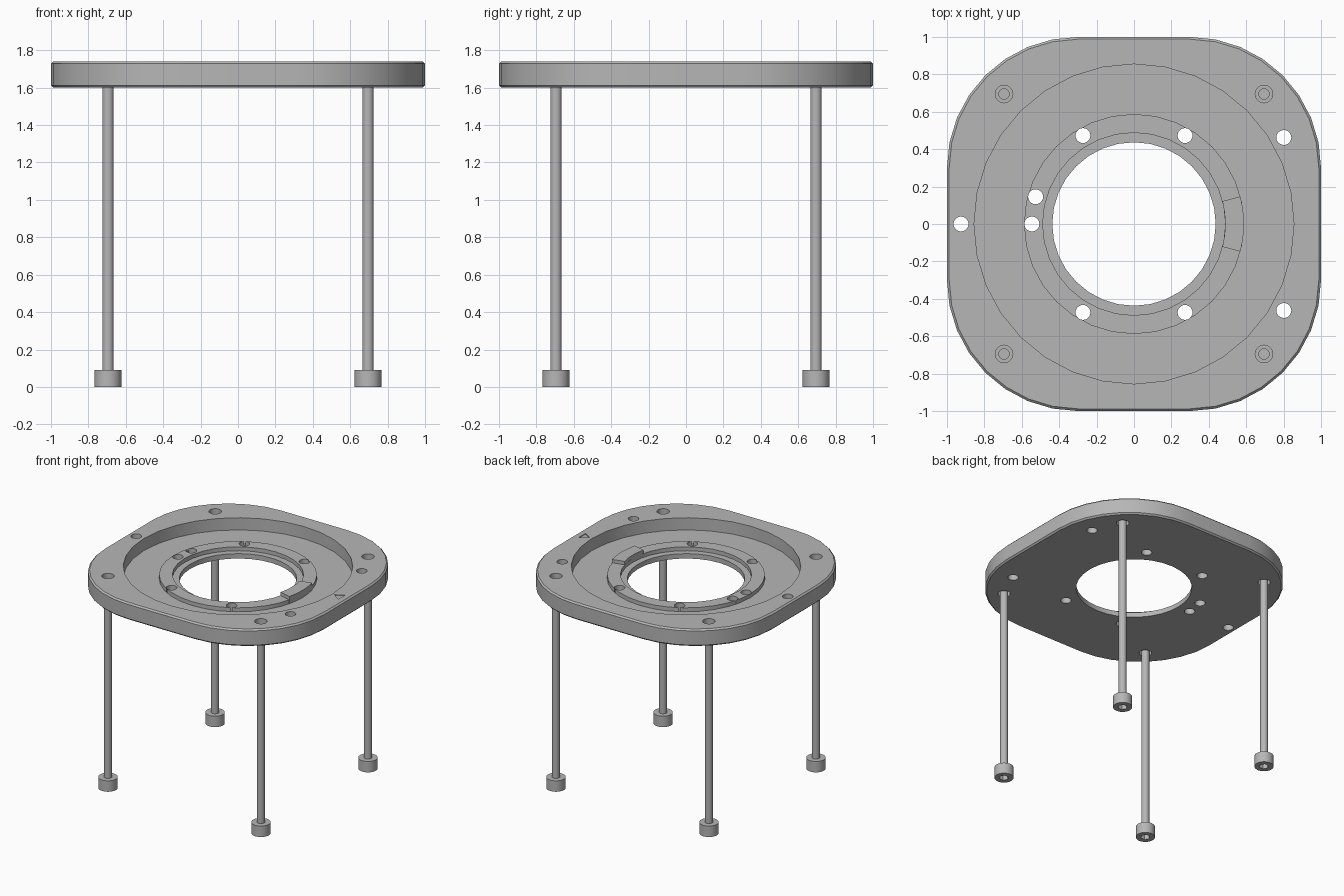
import bpy, bmesh
from math import cos, sin, pi, radians

cube = bpy.data.objects.get("Cube")
if cube:
    bpy.data.objects.remove(cube, do_unlink=True)

grey = bpy.data.materials.new("plain grey")
grey.use_nodes = True
GREY = (0.47, 0.47, 0.47, 1)
grey.diffuse_color = GREY
grey.node_tree.nodes["Principled BSDF"].inputs["Base Color"].default_value = GREY

BOTTOM, FLOOR, TOP = 1.6, 1.64, 1.74


def arc(r, a0, a1, n, cx=0, cy=0):
    """Points along an arc, both ends included."""
    steps = [radians(a0 + (a1 - a0) * i / n) for i in range(n + 1)]
    return [(cx + r * cos(a), cy + r * sin(a)) for a in steps]


def circle(r, cx=0, cy=0, n=32):
    return arc(r, 0, 360, n, cx, cy)[:-1]


def prism(name, outline, z0, z1):
    """Extrude a closed outline upward from z0 to z1."""
    bm = bmesh.new()
    face = bm.faces.new([bm.verts.new((x, y, z0)) for x, y in outline])
    out = bmesh.ops.extrude_face_region(bm, geom=[face])
    moved = [v for v in out["geom"] if isinstance(v, bmesh.types.BMVert)]
    bmesh.ops.translate(bm, verts=moved, vec=(0, 0, z1 - z0))
    bmesh.ops.recalc_face_normals(bm, faces=bm.faces)
    mesh = bpy.data.meshes.new(name)
    bm.to_mesh(mesh)
    bm.free()
    mesh.materials.append(grey)
    obj = bpy.data.objects.new(name, mesh)
    bpy.context.scene.collection.objects.link(obj)
    return obj


def activate(obj):
    bpy.ops.object.select_all(action="DESELECT")
    obj.select_set(True)
    bpy.context.view_layer.objects.active = obj


def bevel(obj, width):
    mod = obj.modifiers.new("bevel", "BEVEL")
    mod.width, mod.segments = width, 1
    mod.limit_method, mod.angle_limit = "ANGLE", radians(45)
    activate(obj)
    bpy.ops.object.modifier_apply(modifier=mod.name)


def cut(obj, outline, z0, z1):
    """Remove a prism from an object."""
    cutter = prism("cutter", outline, z0, z1)
    cutter.hide_render = True
    mod = obj.modifiers.new("cut", "BOOLEAN")
    mod.operation, mod.solver, mod.object = "DIFFERENCE", "EXACT", cutter
    activate(obj)
    bpy.ops.object.modifier_apply(modifier=mod.name)
    bpy.data.objects.remove(cutter, do_unlink=True)


def smooth(obj):
    activate(obj)
    bpy.ops.object.shade_smooth_by_angle(angle=radians(30))


# Base plate: rounded square with chamfered rims
outline = []
for k, (sx, sy) in enumerate([(1, 1), (-1, 1), (-1, -1), (1, -1)]):
    outline += arc(0.7, 90 * k, 90 * k + 90, 8, 0.3 * sx, 0.3 * sy)
plate = prism("base_plate", outline, BOTTOM, TOP)
bevel(plate, 0.012)

# Round recess and central opening
cut(plate, circle(0.855), FLOOR, 2)
cut(plate, circle(0.437), 1, 2)

# Raised ring around the opening
ring = prism("raised_ring", circle(0.588), FLOOR - 0.01, 1.672)
cut(ring, circle(0.488), 1, 2)

# Screw holes through the ring and the floor
for angle in (60, 120, 164.5, 180, 240, 300):
    a = radians(angle)
    hole = circle(0.04, 0.546 * cos(a), 0.546 * sin(a), 20)
    cut(ring, hole, 1, 2)
    cut(plate, hole, 1, 2)

# Screw holes through the rim
for angle in (30, 180, 330):
    a = radians(angle)
    cut(plate, circle(0.04, 0.925 * cos(a), 0.925 * sin(a), 20), 1, 2)

# Shallow triangular direction mark on the rim
cut(plate, [(0.875, 0), (0.945, -0.045), (0.945, 0.045)], TOP - 0.006, 2)

# Locating tab on the ring
tab = prism("locating_tab",
            arc(0.588, -14.5, 14.5, 4) + arc(0.488, 14.5, -14.5, 4),
            FLOOR - 0.01, 1.70)

# Corner bolts: long shank, round head with a hexagonal socket below
for side, x in (("left", 0.695), ("right", -0.695)):
    for end, y in (("front", -0.695), ("back", 0.695)):
        cut(plate, circle(0.047, x, y, 24), 1, 2)
        shank = prism(f"{end}_{side}_bolt_shank", circle(0.03, x, y, 24), 0.08, 1.69)
        head = prism(f"{end}_{side}_bolt_head", circle(0.072, x, y, 32), 0, 0.09)
        cut(head, circle(0.036, x, y, 6), -0.1, 0.05)
        smooth(shank)
        smooth(head)

for part in (plate, ring, tab):
    smooth(part)
